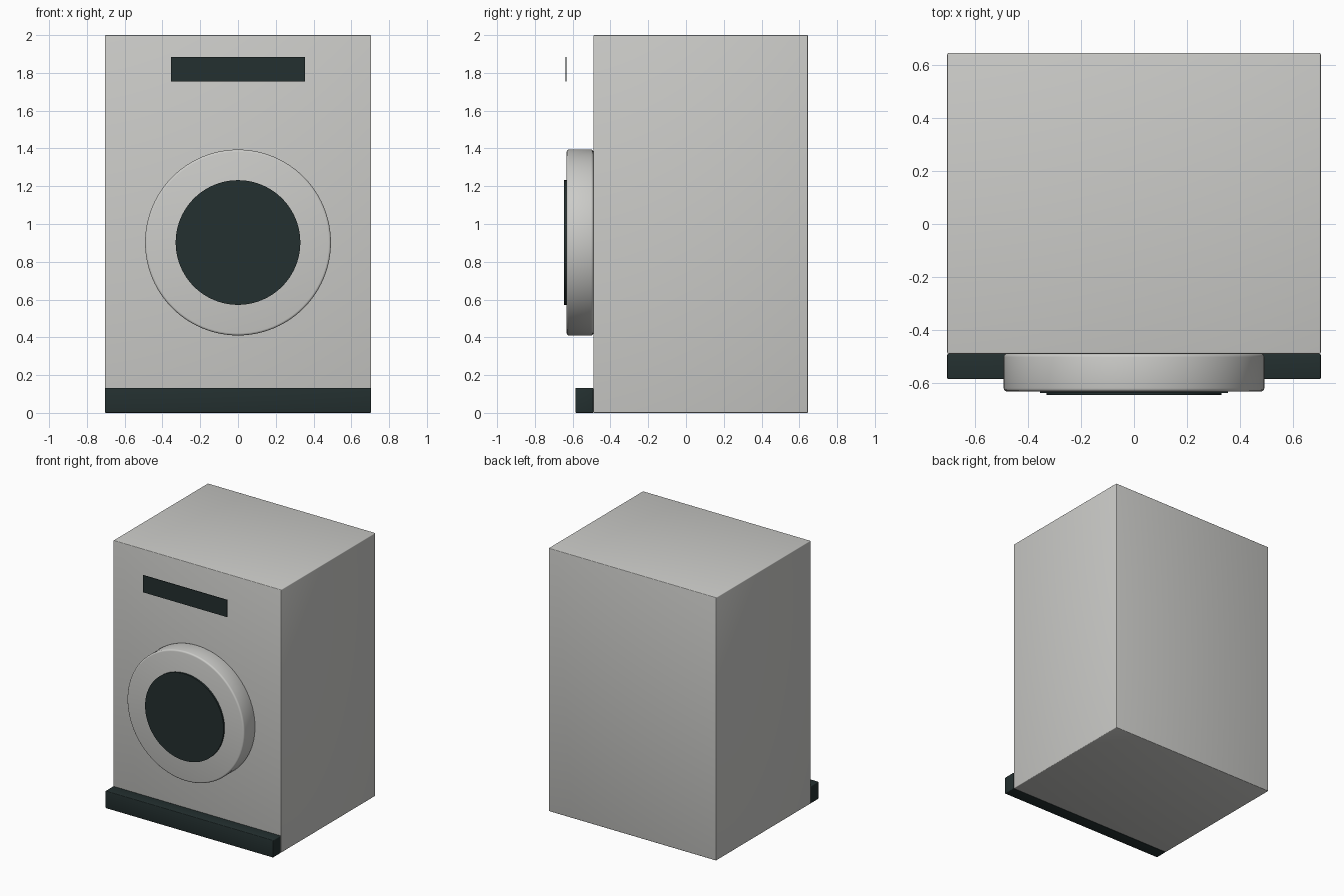
import bpy
from math import radians

default = bpy.data.objects.get("Cube")
if default:
    bpy.data.objects.remove(default, do_unlink=True)


def material(name, rgb):
    mat = bpy.data.materials.new(name)
    mat.use_nodes = True
    mat.diffuse_color = (*rgb, 1)
    mat.node_tree.nodes["Principled BSDF"].inputs["Base Color"].default_value = (*rgb, 1)
    return mat


enamel = material("pale grey enamel", (0.60, 0.60, 0.58))
dark = material("dark teal", (0.017, 0.029, 0.029))


def finish(name, mat, bevel):
    obj = bpy.context.object
    obj.name = obj.data.name = name
    obj.data.materials.append(mat)
    bpy.ops.object.transform_apply(location=False, rotation=True, scale=True)
    if bevel:
        mod = obj.modifiers.new("soft edges", "BEVEL")
        mod.width = bevel
        mod.segments = 3
        mod.limit_method = "ANGLE"
        bpy.ops.object.modifier_apply(modifier=mod.name)
    bpy.ops.object.shade_smooth_by_angle(angle=radians(40))


def box(name, mat, width, y, z, bevel=0):
    """Box centred on x, spanning the given y and z ranges."""
    bpy.ops.mesh.primitive_cube_add(size=1, location=(0, sum(y) / 2, sum(z) / 2))
    bpy.context.object.scale = (width, y[1] - y[0], z[1] - z[0])
    finish(name, mat, bevel)


def disc(name, mat, radius, y, z, bevel=0):
    """Cylinder facing the front, spanning the given y range."""
    bpy.ops.mesh.primitive_cylinder_add(
        vertices=96, radius=radius, depth=y[1] - y[0],
        location=(0, sum(y) / 2, z), rotation=(radians(90), 0, 0))
    finish(name, mat, bevel)


FRONT = -0.49

# Cabinet and the kick plate along its foot
box("cabinet", enamel, 1.41, (FRONT, 0.645), (0, 2), 0.005)
box("kick_plate", dark, 1.41, (-0.586, FRONT), (0, 0.132), 0.005)

# Round door with its dark window
disc("door_ring", enamel, 0.492, (-0.632, FRONT), 0.902, 0.012)
disc("door_window", dark, 0.33, (-0.645, -0.63), 0.902)

# Thin control panel standing forward of the cabinet
box("control_panel", dark, 0.71, (-0.637, -0.632), (1.755, 1.885))
